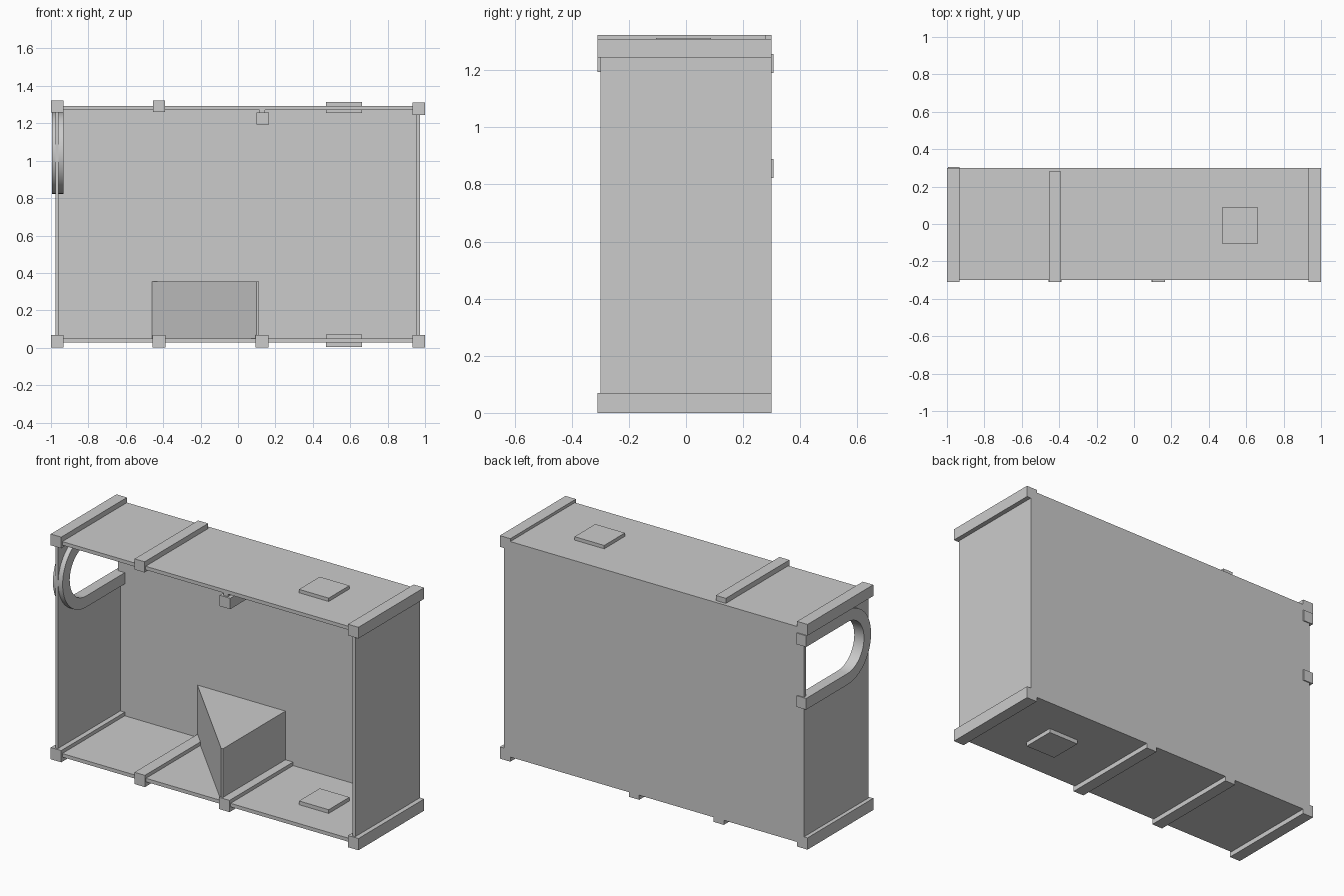
import bpy, bmesh, math

if "Cube" in bpy.data.objects:
    bpy.data.objects.remove(bpy.data.objects["Cube"])

grey = bpy.data.materials.new("plain_grey")
grey.diffuse_color = (0.6, 0.6, 0.6, 1)
grey.use_nodes = True
grey.node_tree.nodes["Principled BSDF"].inputs["Base Color"].default_value = grey.diffuse_color


def prism(name, points, axis, lo, hi, smooth=False):
    """Extrude a 2D outline along x (points are y,z) or z (points are x,y)."""
    def place(p, t):
        return (t, p[0], p[1]) if axis == "x" else (p[0], p[1], t)
    bm = bmesh.new()
    a = [bm.verts.new(place(p, lo)) for p in points]
    b = [bm.verts.new(place(p, hi)) for p in points]
    n = len(points)
    bm.faces.new(a[::-1])
    bm.faces.new(b)
    for i in range(n):
        j = (i + 1) % n
        bm.faces.new((a[i], a[j], b[j], b[i]))
    bmesh.ops.recalc_face_normals(bm, faces=bm.faces[:])
    me = bpy.data.meshes.new(name)
    bm.to_mesh(me)
    bm.free()
    me.materials.append(grey)
    ob = bpy.data.objects.new(name, me)
    bpy.context.collection.objects.link(ob)
    if smooth:
        bpy.ops.object.select_all(action="DESELECT")
        ob.select_set(True)
        bpy.context.view_layer.objects.active = ob
        bpy.ops.object.shade_smooth_by_angle(angle=math.radians(30))
    return ob


def box(name, x0, x1, y0, y1, z0, z1):
    return prism(name, [(x0, y0), (x1, y0), (x1, y1), (x0, y1)], "z", z0, z1)


# Thin panels of the open-fronted room
box("floor", -0.975, 0.973, -0.30, 0.30, 0.027, 0.048)
box("ceiling", -0.975, 0.973, -0.30, 0.30, 1.272, 1.293)
box("back_wall", -0.977, 0.973, 0.28, 0.30, 0.027, 1.293)
box("right_wall", 0.953, 0.973, -0.30, 0.29, 0.04, 1.28)

# Floor beams, front to back
for i, x in enumerate((-0.966, -0.422, 0.128, 0.966)):
    box(f"floor_beam_{i + 1}", x - 0.034, x + 0.034, -0.31, 0.30, 0.0, 0.069)

# Ceiling beams
box("ceiling_beam_left", -1.0, -0.932, -0.31, 0.30, 1.257, 1.323)
box("ceiling_beam_middle", -0.455, -0.39, -0.31, 0.28, 1.26, 1.323)
box("ceiling_beam_right", 0.932, 1.0, -0.31, 0.30, 1.244, 1.31)
box("hanging_beam", 0.098, 0.166, -0.31, 0.29, 1.193, 1.257)
box("hanging_beam_neck", 0.115, 0.145, -0.30, 0.29, 1.25, 1.28)

# Square plates passing through floor and ceiling
for name, z0, z1 in (("floor_plate", 0.003, 0.07), ("ceiling_plate", 1.255, 1.313)):
    box(name, 0.47, 0.663, -0.105, 0.088, z0, z1)

# Left wall with a round-ended window open toward the back
CY, CZ = -0.08, 1.04


def arch(r, back):
    """Outline from lower back edge, round the front, to upper back edge."""
    steps = 32
    arc = [(CY - r * math.sin(math.pi * i / steps), CZ - r * math.cos(math.pi * i / steps))
           for i in range(steps + 1)]
    return [(back, CZ - r)] + arc + [(back, CZ + r)]


prism("left_wall", [(-0.30, 0.04), (0.285, 0.04)] + arch(0.18, 0.285)
      + [(0.285, 1.28), (-0.30, 1.28)], "x", -0.977, -0.961)
prism("window_frame", arch(0.217, 0.306) + arch(0.151, 0.306)[::-1],
      "x", -0.995, -0.932, smooth=True)

# Triangular block against the back wall
prism("corner_block", [(-0.465, 0.285), (0.112, 0.285), (0.112, -0.30), (0.10, -0.30)],
      "z", 0.04, 0.355)
